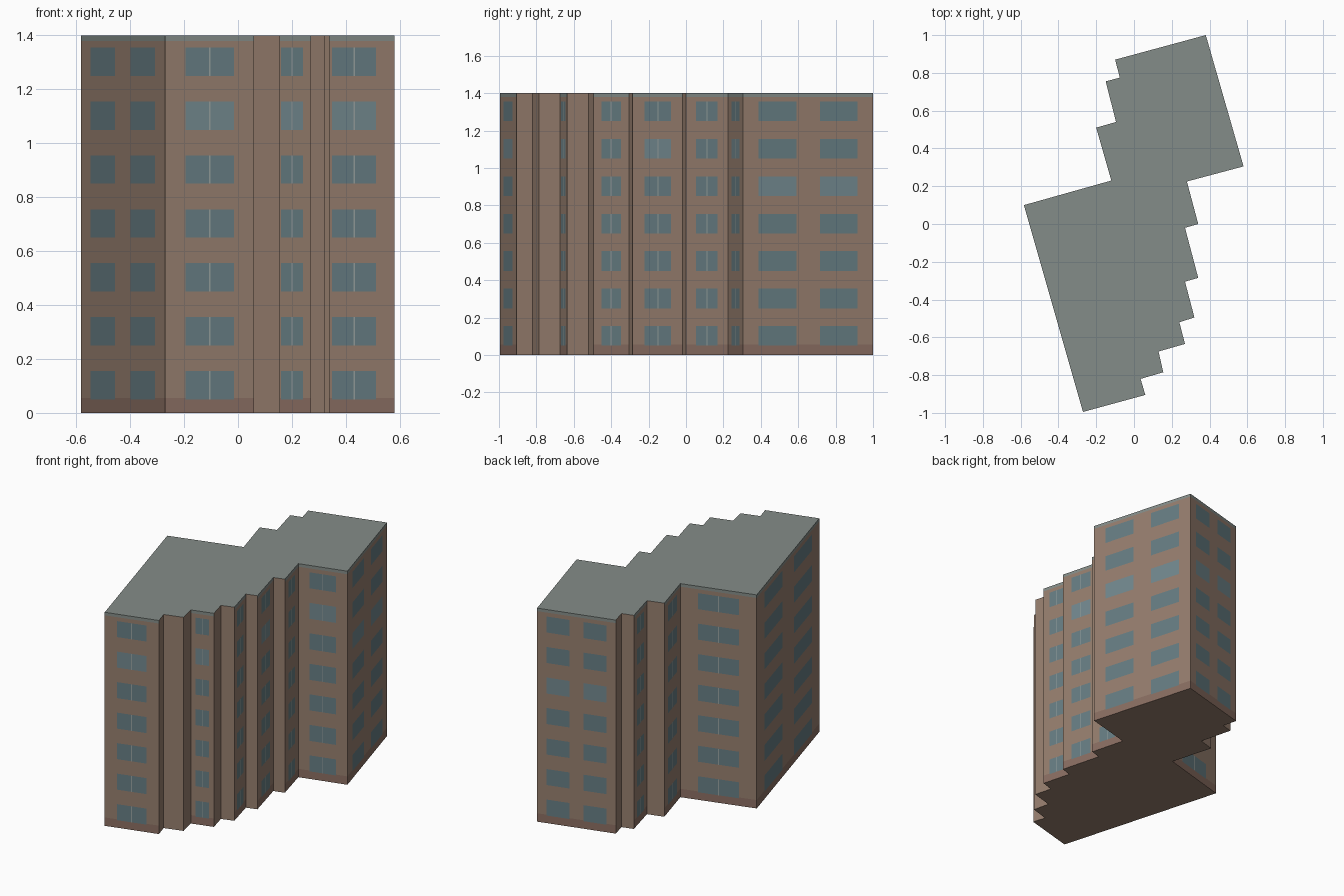
import bpy, bmesh
from mathutils import Vector

if "Cube" in bpy.data.objects:
    bpy.data.objects.remove(bpy.data.objects["Cube"])

def srgb(r, g, b):
    return [((c / 255 + 0.055) / 1.055) ** 2.4 for c in (r, g, b)] + [1]

def material(name, *rgb):
    m = bpy.data.materials.new(name)
    m.diffuse_color = srgb(*rgb)
    m.use_nodes = True
    m.node_tree.nodes["Principled BSDF"].inputs["Base Color"].default_value = m.diffuse_color
    return m

WALL = material("wall_brown", 150, 126, 110)
PLINTH = material("plinth_brown", 138, 110, 98)
ROOF = material("roof_grey", 132, 140, 136)
GLASS = material("glass", 102, 125, 131)
PALE = material("glass_pale", 114, 136, 142)
FRAME = material("frame", 150, 160, 158)

# Footprint, counter-clockwise
plan = [(0.38, 1.0), (-0.10, 0.87), (-0.075, 0.775), (-0.15, 0.755), (-0.095, 0.54),
        (-0.20, 0.51), (-0.12, 0.23), (-0.583, 0.10), (-0.27, -0.995), (0.06, -0.905),
        (0.035, -0.82), (0.155, -0.785), (0.13, -0.675), (0.27, -0.635), (0.24, -0.52),
        (0.32, -0.495), (0.27, -0.305), (0.34, -0.285), (0.27, -0.02), (0.34, 0.0),
        (0.28, 0.225), (0.58, 0.305)]
N = len(plan)
ONE, TWO = [(0.23, 0.77)], [(0.12, 0.41), (0.59, 0.88)]
# Window spans on each windowed wall (index of its first corner)
windows = {0: TWO, 3: ONE, 5: ONE, 6: ONE, 7: TWO, 8: ONE, 12: [(0.21, 0.79)],
           15: ONE, 17: [(0.24, 0.77)], 19: [(0.24, 0.75)], 20: ONE, 21: TWO}

def finish(name, bm, mats):
    me = bpy.data.meshes.new(name)
    bm.to_mesh(me)
    bm.free()
    for m in mats:
        me.materials.append(m)
    ob = bpy.data.objects.new(name, me)
    bpy.context.collection.objects.link(ob)
    return ob

# Building body: stacked outline rings, with plinth and roof trim on windowed walls
bm = bmesh.new()
rings = [[bm.verts.new((x, y, z)) for x, y in plan] for z in (0, 0.055, 1.38, 1.4)]
for band, mat in enumerate((1, 0, 2)):
    lo, hi = rings[band], rings[band + 1]
    for i in range(N):
        j = (i + 1) % N
        f = bm.faces.new((lo[i], lo[j], hi[j], hi[i]))
        f.material_index = mat if i in windows else 0
bm.faces.new(rings[0][::-1])
bm.faces.new(rings[3]).material_index = 2
finish("building_body", bm, [WALL, PLINTH, ROOF])

# Flush windows and their centre bars
panes, bars = bmesh.new(), bmesh.new()

def panel(bm, i, t0, t1, z0, z1, out, mat=0):
    a, b = Vector(plan[i]), Vector(plan[(i + 1) % N])
    d = b - a
    n = Vector((d.y, -d.x)).normalized() * out
    p, q = a + d * t0 + n, a + d * t1 + n
    f = bm.faces.new([bm.verts.new(v) for v in
                      ((*p, z0), (*q, z0), (*q, z1), (*p, z1))])
    f.material_index = mat

for i, spans in windows.items():
    length = (Vector(plan[i]) - Vector(plan[(i + 1) % N])).length
    for row in range(7):
        z = 0.05 + 0.2 * row
        for t0, t1 in spans:
            pale = 1 if (i, row) in {(8, 5), (20, 5), (12, 5), (21, 4), (17, 5), (0, 4)} else 0
            panel(panes, i, t0, t1, z, z + 0.105, 0.0012, pale)
            if len(spans) == 1:
                c, h = (t0 + t1) / 2, 0.003 / length
                panel(bars, i, c - h, c + h, z, z + 0.105, 0.002)

finish("window_panes", panes, [GLASS, PALE])
finish("window_bars", bars, [FRAME])
